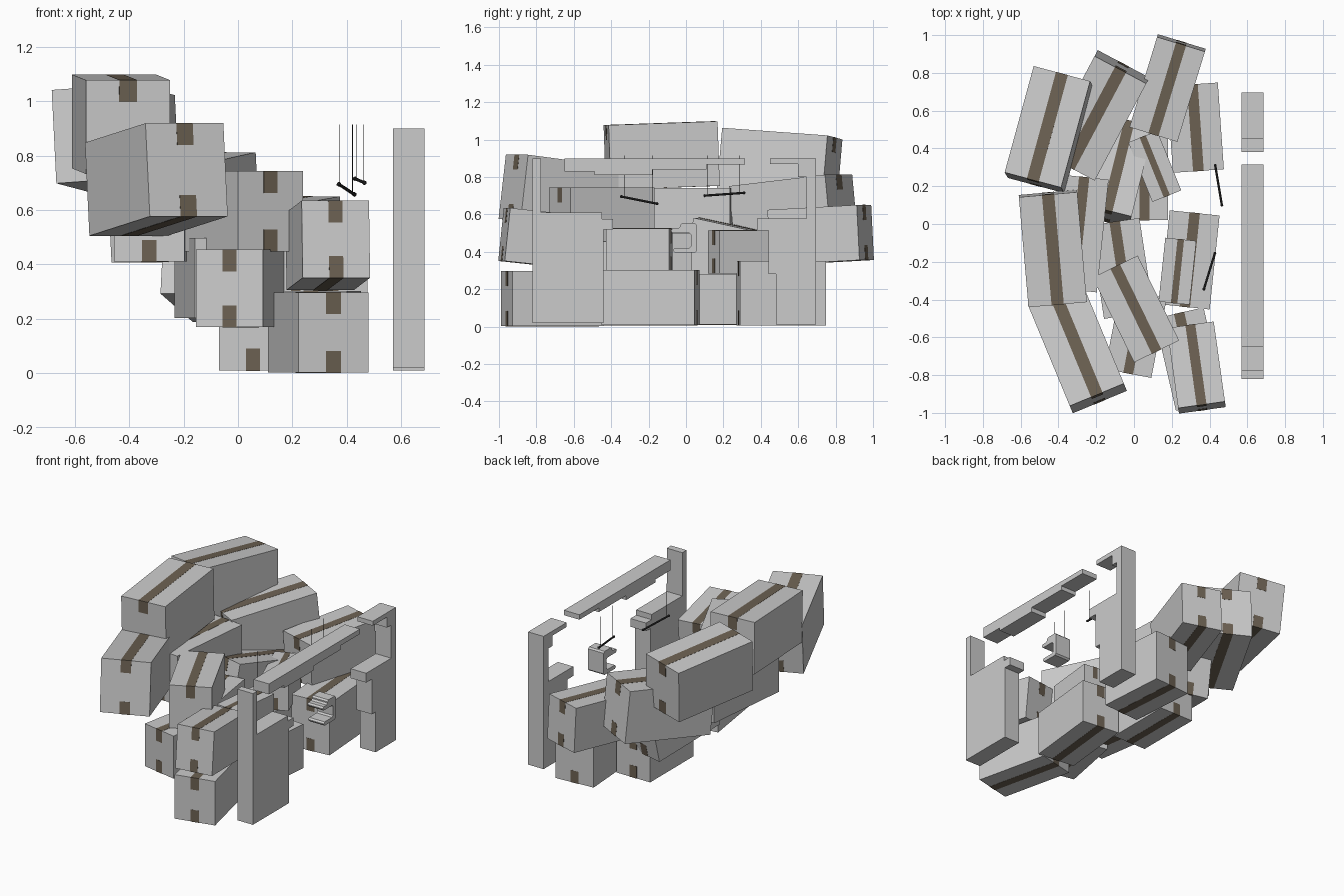
import bpy, bmesh, math
from mathutils import Matrix, Vector, Euler

if "Cube" in bpy.data.objects:
    bpy.data.objects.remove(bpy.data.objects["Cube"])


def material(name, rgb):
    m = bpy.data.materials.new(name)
    m.diffuse_color = (*rgb, 1)
    m.use_nodes = True
    m.node_tree.nodes["Principled BSDF"].inputs["Base Color"].default_value = m.diffuse_color
    return m


tape_mat = material("tape_brown", (0.15, 0.12, 0.085))
dark_mat = material("dark", (0.03, 0.03, 0.03))


def finish(name, bm, mat=None, matrix=None):
    bmesh.ops.recalc_face_normals(bm, faces=bm.faces)
    me = bpy.data.meshes.new(name)
    bm.to_mesh(me)
    bm.free()
    ob = bpy.data.objects.new(name, me)
    bpy.context.collection.objects.link(ob)
    if mat:
        me.materials.append(mat)
    if matrix:
        ob.matrix_world = matrix


def add_cuboid(bm, centre, size):
    bmesh.ops.create_cube(bm, size=1, matrix=Matrix.Translation(centre) @ Matrix.Diagonal((*size, 1)))


# Cardboard box with tape on top, bottom and folded over both ends
def carton(name, size, x, y, z, yaw=0, front_up=0, right_up=0):
    w, l, h = size
    rot = Euler([math.radians(a) for a in (-front_up, -right_up, yaw)]).to_matrix().to_4x4()
    m = Matrix.Translation((x, y, z)) @ rot
    bm = bmesh.new()
    add_cuboid(bm, (0, 0, 0), size)
    finish(name, bm, None, m)
    bm = bmesh.new()
    t, tw, flap = 0.002, w * 0.21, 0.08
    for s in (-1, 1):
        add_cuboid(bm, (0, 0, s * h / 2), (tw, l + t, t))
        for e in (-1, 1):
            add_cuboid(bm, (0, e * l / 2, s * (h / 2 - flap / 2)), (tw, t, flap))
    finish(name + "_tape", bm, tape_mat, m)


# Large boxes: crest of the wave
large = (0.31, 0.585, 0.345)
carton("top_back_box", large, -.45, .50, .86, -15, 4, 4)
carton("top_middle_box", large, -.43, -.13, .915, 5, -2)
carton("top_front_box", large, -.30, -.655, .712, 22.5, 7)
carton("upper_back_box", large, -.20, .575, .61, -28, -6)
carton("upper_middle_box", (.26, .60, .33), -.295, -.05, .575, -6)

# Medium boxes: body of the wave
medium = (0.265, 0.50, 0.295)
carton("upper_front_box", medium, .01, -.45, .595, 26)
carton("centre_back_box", medium, -.09, .28, .385, -14, 12)
carton("centre_box", medium, -.065, -.235, .35, 8.6)
carton("right_back_upper_box", medium, .178, .72, .49, -17, -3)
carton("base_middle_box", medium, .295, -.19, .155, -6)
carton("base_front_box", medium, .295, -.715, .15, 13)

# Short and small boxes: foot of the wave
short = (0.25, 0.43, 0.285)
carton("centre_front_box", short, .01, -.58, .312, -11)
carton("right_front_upper_box", short, .33, -.76, .47, 8, 6)
carton("base_centre_box", (.25, .46, .27), .055, .25, .145)
carton("right_back_lower_box", (.27, .46, .345), .325, .51, .178, 4)
small = (0.165, 0.34, 0.23)
carton("small_back_box", small, .11, .305, .40, 22)
carton("small_middle_box", small, .23, -.25, .41, -6)


# Flat frame piece: right-angled outline walked as y, z, y, z..., extruded along x
def plate(name, *walk, chamfer=0):
    ys, zs = walk[::2], walk[1::2]
    bm = bmesh.new()
    verts = []
    for i, z in enumerate(zs):
        for y in (ys[i], ys[(i + 1) % len(ys)]):
            verts.append(bm.verts.new((0.57, y, z)))
    r = bmesh.ops.extrude_face_region(bm, geom=[bm.faces.new(verts)])
    bmesh.ops.translate(bm, vec=(0.115, 0, 0), verts=[v for v in r["geom"] if isinstance(v, bmesh.types.BMVert)])
    if chamfer:
        edges = [e for e in bm.edges if abs(e.verts[0].co.x - e.verts[1].co.x) > 0.1]
        bmesh.ops.bevel(bm, geom=edges, offset=chamfer, segments=1, affect='EDGES')
    finish(name, bm)


plate("frame_left_panel", -.82, .90, -.775, .61, -.45, .575, -.39, .52, -.44, .02)
plate("frame_top_bar", -.65, .90, .315, .867, .11, .84, -.18, .81, -.49, .83)
plate("frame_right_panel", .695, .90, .45, .87, .60, .80, .645, .578, .38, .515, .44, .28, .48, .01)
plate("frame_hook", -.08, .525, -.03, .553, .058, .395, -.07, .42, .028, .50, chamfer=0.01)


# Round rod between two points
def rod(name, a, b, r, sides=8, knobs=False):
    d = b - a
    m = Matrix.Translation((a + b) / 2) @ d.to_track_quat('Z', 'Y').to_matrix().to_4x4()
    bm = bmesh.new()
    bmesh.ops.create_cone(bm, cap_ends=True, segments=sides, radius1=r, radius2=r, depth=d.length, matrix=m)
    if knobs:
        for p in (a, b):
            bmesh.ops.create_icosphere(bm, subdivisions=1, radius=r * 1.5, matrix=Matrix.Translation(p))
    finish(name, bm, dark_mat)


# Stick hanging on a pair of strings
def hanging_stick(side, a, b):
    a, b = Vector(a), Vector(b)
    rod(side + "_stick", a, b, 0.006, knobs=True)
    for i, t in enumerate((0.08, 0.88)):
        p = a.lerp(b, t)
        rod(f"{side}_string_{i}", p, Vector((p.x, p.y, 0.915)), 0.0012, 4)


hanging_stick("left", (.37, -.345, .695), (.428, -.155, .657))
hanging_stick("right", (.465, .10, .70), (.43, .31, .715))
